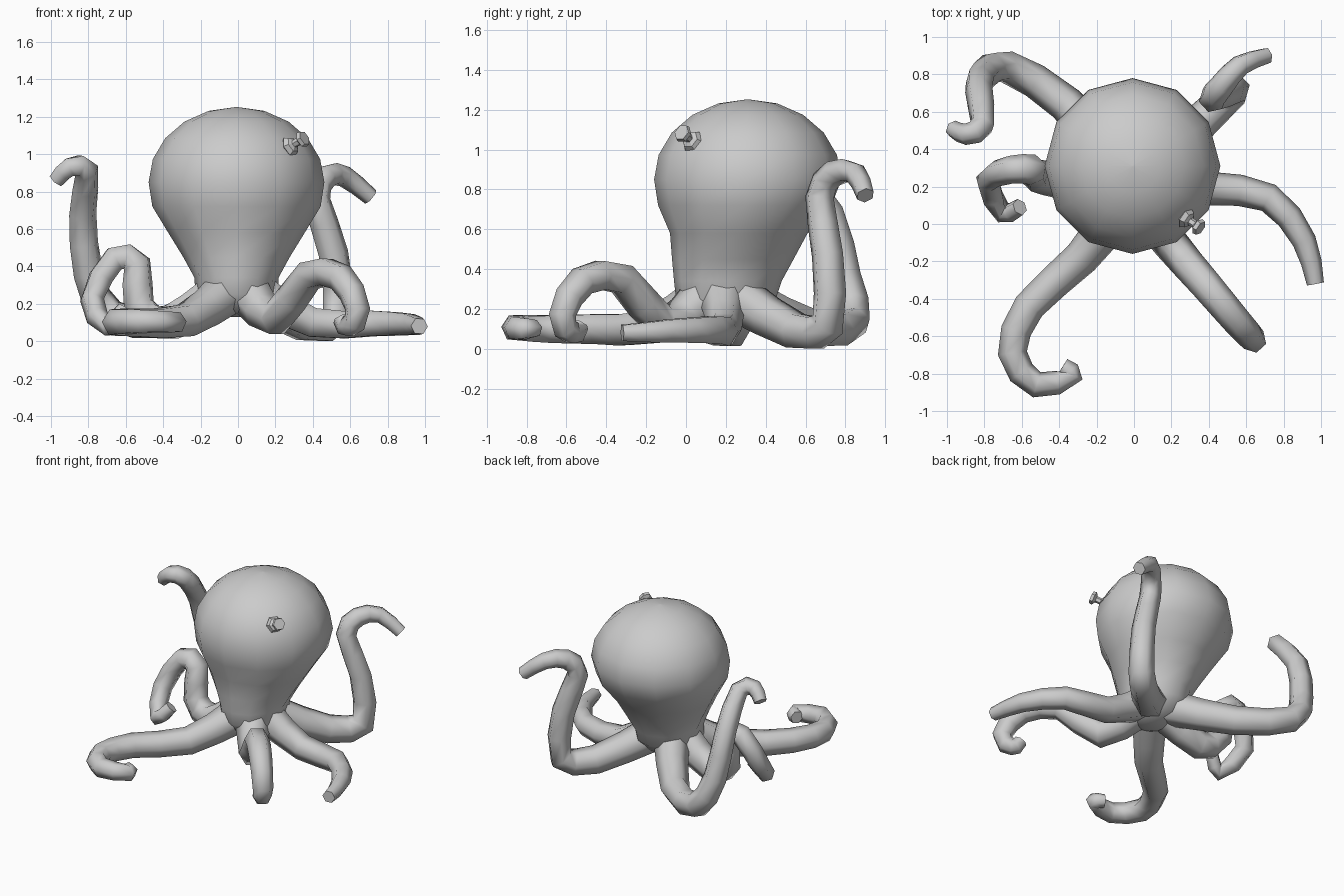
import bpy
from math import cos, sin, pi
from mathutils import Vector

if "Cube" in bpy.data.objects:
    bpy.data.objects.remove(bpy.data.objects["Cube"])


def make_object(name, rings, smooth=True):
    """Skin a list of equal-sized vertex rings and cap both ends."""
    n = len(rings[0])
    verts = [v for r in rings for v in r]
    faces = []
    for i in range(len(rings) - 1):
        for j in range(n):
            k = (j + 1) % n
            faces.append((i * n + j, i * n + k, (i + 1) * n + k, (i + 1) * n + j))
    last = (len(rings) - 1) * n
    faces.append(tuple(reversed(range(n))))
    faces.append(tuple(range(last, last + n)))
    mesh = bpy.data.meshes.new(name)
    mesh.from_pydata(verts, [], faces)
    mesh.update()
    ob = bpy.data.objects.new(name, mesh)
    bpy.context.collection.objects.link(ob)
    if smooth:
        bpy.ops.object.select_all(action='DESELECT')
        ob.select_set(True)
        bpy.context.view_layer.objects.active = ob
        bpy.ops.object.shade_smooth_by_angle(angle=1.35)
    return ob


def spline(points, steps=2):
    """Catmull-Rom curve through the given points."""
    p = [2 * points[0] - points[1]] + points + [2 * points[-1] - points[-2]]
    out = []
    for a, b, c, d in zip(p, p[1:], p[2:], p[3:]):
        for s in range(steps):
            t = s / steps
            out.append(0.5 * (2 * b + (c - a) * t + (2 * a - 5 * b + 4 * c - d) * t ** 2
                              + (3 * b - a - 3 * c + d) * t ** 3))
    return out + [points[-1]]


def tube(name, pts, radii, sides=6, smooth=True):
    """Sweep a polygon along a path with one radius per point."""
    rings, side = [], None
    for i, p in enumerate(pts):
        a, b = pts[max(i - 1, 0)], pts[min(i + 1, len(pts) - 1)]
        d1 = (p - a).normalized() if i else (b - p).normalized()
        d2 = (b - p).normalized() if i < len(pts) - 1 else d1
        t = (d1 + d2).normalized()
        if side is None:
            side = t.cross(Vector((0, 0, 1)))
        side = (side - t * side.dot(t)).normalized()
        up = t.cross(side)
        angles = [2 * pi * j / sides for j in range(sides)]
        rings.append([p + radii[i] * (cos(w) * side + sin(w) * up) for w in angles])
    return make_object(name, rings, smooth)


# Body: narrow base and neck (z, centre y, x radius, y radius), then a domed head
profile = [(0.13, 0.18, 0.06, 0.06), (0.17, 0.19, 0.17, 0.18), (0.25, 0.2, 0.22, 0.25),
           (0.34, 0.21, 0.225, 0.27), (0.45, 0.235, 0.285, 0.305),
           (0.58, 0.265, 0.365, 0.345), (0.72, 0.295, 0.45, 0.435)]
for k in range(6):
    a = k * pi / 10.05
    profile.append((0.85 + 0.402 * sin(a), 0.31, 0.47 * cos(a), 0.47 * cos(a)))
make_object("body", [[Vector((-0.008 + rx * cos(k * pi / 6), cy + ry * sin(k * pi / 6), z))
                      for k in range(12)] for z, cy, rx, ry in profile])

# Arms: a few control points each; every root flares out of the body's base
hub = Vector((0, 0.18, 0.26))
arms = {
    "back_left_arm": [(-.36, .64, .1), (-.68, .84, .14), (-.8, .8, .36), (-.83, .72, .68),
                      (-.81, .53, .91), (-.9, .48, .93), (-.97, .51, .86)],
    "back_right_arm": [(.36, .55, .09), (.53, .71, .12), (.51, .71, .47), (.42, .67, .76),
                       (.47, .74, .88), (.57, .85, .88), (.71, .9, .77)],
    "left_arm": [(-.38, .23, .1), (-.53, .26, .19), (-.54, .29, .41), (-.66, .29, .44),
                 (-.78, .23, .22), (-.7, .06, .08), (-.61, .09, .17)],
    "front_left_arm": [(-.28, -.18, .11), (-.56, -.44, .1), (-.65, -.69, .1),
                       (-.52, -.86, .105), (-.33, -.81, .1), (-.38, -.76, .1)],
    "front_right_arm": [(.2, -.11, .12), (.38, -.32, .35), (.55, -.52, .34),
                        (.64, -.62, .17), (.59, -.57, .06), (.55, -.53, .12)],
    "right_arm": [(.4, .19, .1), (.72, .14, .095), (.91, -.09, .09), (.97, -.32, .075)],
}
for name, path in arms.items():
    pts = [Vector(p) for p in path]
    out = (pts[0] - hub) * Vector((1, 1, 0)).length / 1.42
    out.z = 0
    pts.insert(0, hub + out.normalized() * 0.1)
    pts = spline(pts)
    for p in pts:
        p.z = max(p.z, 0.08)
    ts = [i / (len(pts) - 1) for i in range(len(pts))]
    tube(name, pts, [0.089 - 0.043 * t ** 2 + 0.035 * (1 - t) ** 8 for t in ts])

# Single eye on a short six-sided stalk (distance along the axis, radius)
centre = Vector((0.265, 0.04, 1.035))
axis = Vector((0.097, -0.067, 0.055)).normalized()
eye = [(0, .04), (.015, .058), (.04, .045), (.05, .022), (.085, .022), (.1, .046), (.122, .042)]
tube("eye", [centre + axis * d for d, r in eye], [r for d, r in eye], 6, False)
